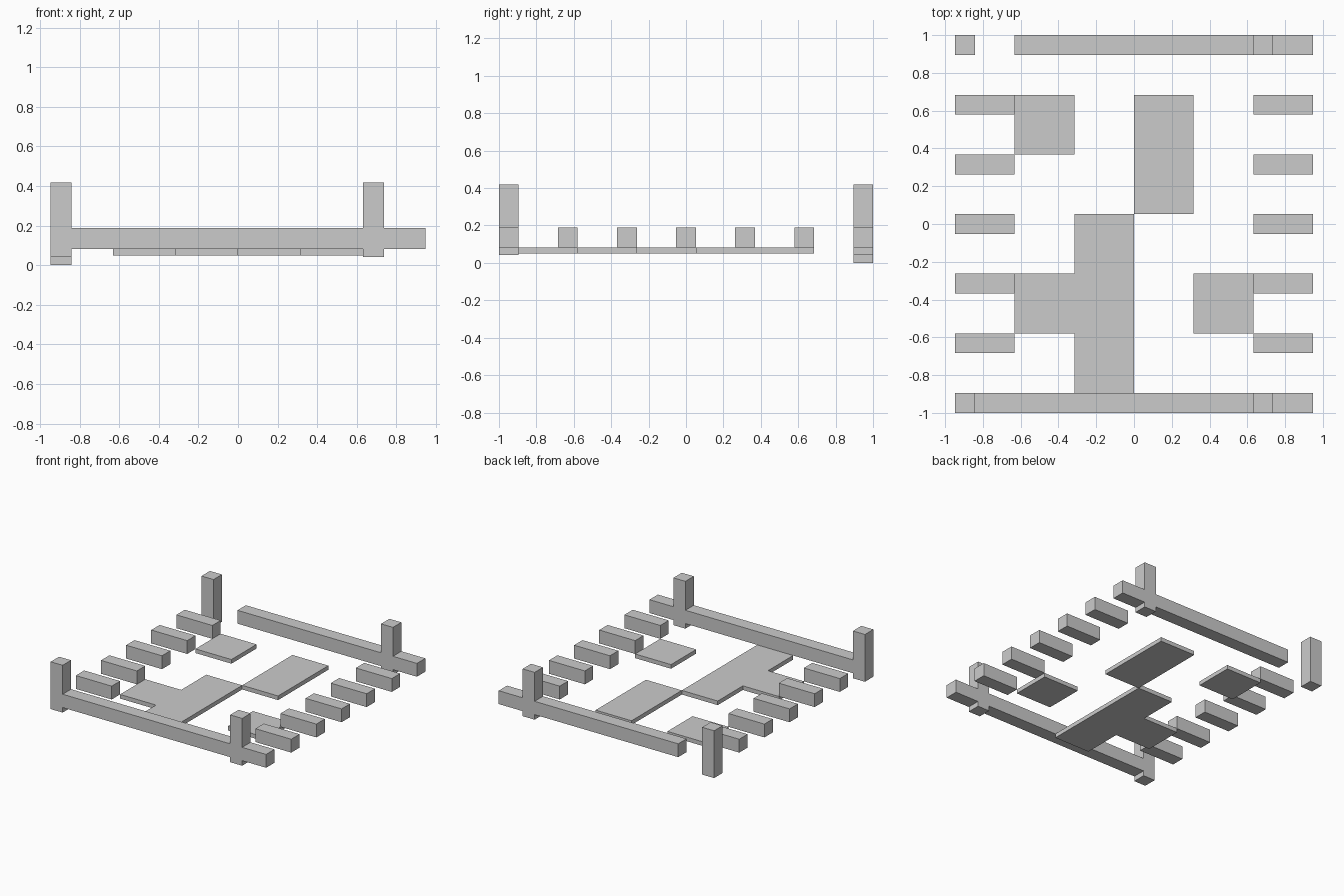
import bpy
import bmesh

if "Cube" in bpy.data.objects:
    bpy.data.objects.remove(bpy.data.objects["Cube"])

U = 2 / 19                      # module: one beam thickness
POST_LOW, LOW, HIGH, TOP = 0.042, 0.082, 0.188, 0.418
PANEL_LOW = 0.049


def prism(name, outline, lift, depth):
    """Extrude a closed outline: lift places each 2D point, depth is the sweep."""
    bm = bmesh.new()
    face = bm.faces.new([bm.verts.new(lift(a, b)) for a, b in outline])
    new = bmesh.ops.extrude_face_region(bm, geom=[face])["geom"]
    verts = [v for v in new if isinstance(v, bmesh.types.BMVert)]
    bmesh.ops.translate(bm, verts=verts, vec=depth)
    bmesh.ops.recalc_face_normals(bm, faces=bm.faces)
    mesh = bpy.data.meshes.new(name)
    bm.to_mesh(mesh)
    bm.free()
    obj = bpy.data.objects.new(name, mesh)
    bpy.context.collection.objects.link(obj)
    return obj


def slab(name, outline, z0, z1):
    """Plan outline in module units, between two heights."""
    return prism(name, outline, lambda x, y: (x * U, y * U, z0), (0, 0, z1 - z0))


def frame(name, outline, y):
    """Front outline (x in modules, z in units), one module deep from y."""
    return prism(name, outline, lambda x, z: (x * U, y * U, z), (0, U, 0))


def rect(x0, x1, y0, y1):
    return [(x0, y0), (x1, y0), (x1, y1), (x0, y1)]


# Right-hand end shared by both long rails: post crossing the beam
right_end = [(6, LOW), (6, POST_LOW), (7, POST_LOW), (7, LOW), (9, LOW),
             (9, HIGH), (7, HIGH), (7, TOP), (6, TOP), (6, HIGH)]

# Front rail with both posts
frame("front_rail", [(-9, TOP), (-9, POST_LOW), (-8, POST_LOW), (-8, LOW)]
      + right_end + [(-8, HIGH), (-8, TOP)], -9.5)

# Back rail, shortened, with its right post
frame("back_rail", [(-6, HIGH), (-6, LOW)] + right_end, 8.5)

# Detached back left post, slightly lower than the others
slab("loose_post", rect(-9, -8, 8.5, 9.5), 0, TOP - POST_LOW)

# Rows of short beam ends on both sides
for i in range(5):
    y = -6 + 3 * i
    for side, x in (("left", -9), ("right", 6)):
        slab(f"{side}_beam_end_{i + 1}", rect(x, x + 3, y - 0.5, y + 0.5), LOW, HIGH)

# Thin floor panels hanging below the beams
panels = {
    "back_left_panel": rect(-6, -3, 3.5, 6.5),
    "back_centre_panel": rect(0, 3, 0.5, 6.5),
    "front_right_panel": rect(3, 6, -5.5, -2.5),
    "front_tee_panel": [(-3, -8.5), (0, -8.5), (0, 0.5), (-3, 0.5),
                        (-3, -2.5), (-6, -2.5), (-6, -5.5), (-3, -5.5)],
}
for name, outline in panels.items():
    slab(name, outline, PANEL_LOW, LOW)
